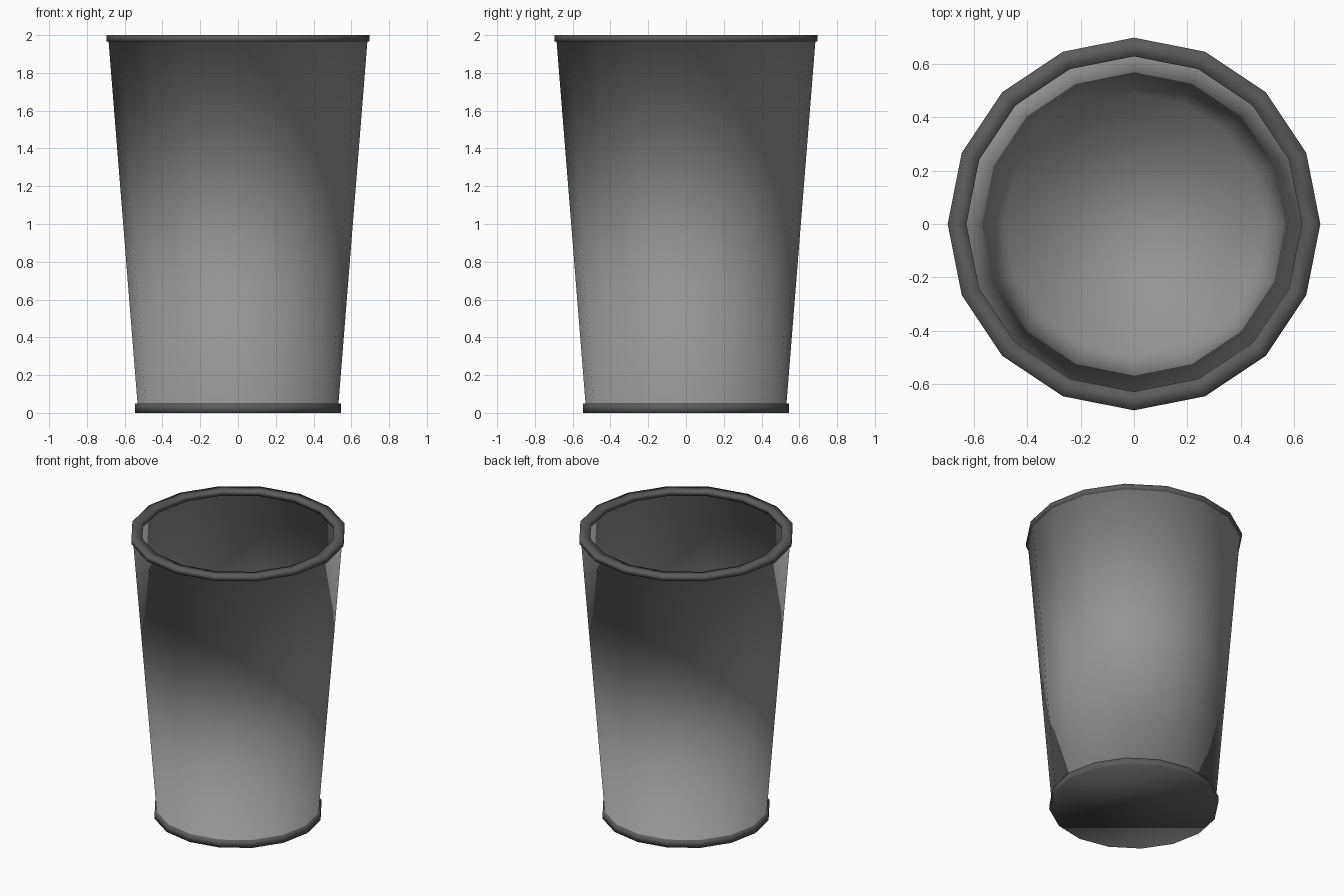
import bpy
import bmesh
from math import cos, sin, tau

cube = bpy.data.objects.get("Cube")
if cube:
    bpy.data.objects.remove(cube, do_unlink=True)

SIDES = 16


def make_material(name, value):
    mat = bpy.data.materials.new(name)
    mat.use_nodes = True
    colour = (value, value, value, 1)
    mat.diffuse_color = colour
    mat.node_tree.nodes["Principled BSDF"].inputs["Base Color"].default_value = colour
    return mat


WALL, TRIM = 0, 1
materials = [make_material("wall grey", 0.30), make_material("trim dark grey", 0.105)]

# Closed profile from underside, up the outside, over the rim, down to the floor:
# radius, height, material of the band that leads to the next point
profile = [
    (0.545, 0.0, TRIM),     # base band side
    (0.545, 0.05, TRIM),    # base band top
    (0.532, 0.05, WALL),    # outer wall
    (0.685, 1.965, TRIM),   # rim underside, outside
    (0.697, 1.965, TRIM),   # rim side
    (0.697, 2.0, TRIM),     # rim top
    (0.627, 2.0, TRIM),     # rim inner side
    (0.627, 1.965, TRIM),   # rim underside, inside
    (0.64, 1.965, WALL),    # inner wall
    (0.488, 0.05, WALL),    # floor edge
]

bm = bmesh.new()
rings = [
    [bm.verts.new((r * cos(tau * i / SIDES), r * sin(tau * i / SIDES), z))
     for i in range(SIDES)]
    for r, z, _ in profile
]
for k in range(len(rings) - 1):
    low, high = rings[k], rings[k + 1]
    for i in range(SIDES):
        j = (i + 1) % SIDES
        face = bm.faces.new((low[i], low[j], high[j], high[i]))
        face.material_index = profile[k][2]

# Underside and inner floor
underside = bm.faces.new(list(reversed(rings[0])))
underside.material_index = TRIM
floor = bm.faces.new(rings[-1])
floor.material_index = WALL

for face in bm.faces:
    face.smooth = True
bm.normal_update()

mesh = bpy.data.meshes.new("waste_bin")
bm.to_mesh(mesh)
bm.free()
for mat in materials:
    mesh.materials.append(mat)
waste_bin = bpy.data.objects.new("waste_bin", mesh)
bpy.context.collection.objects.link(waste_bin)
